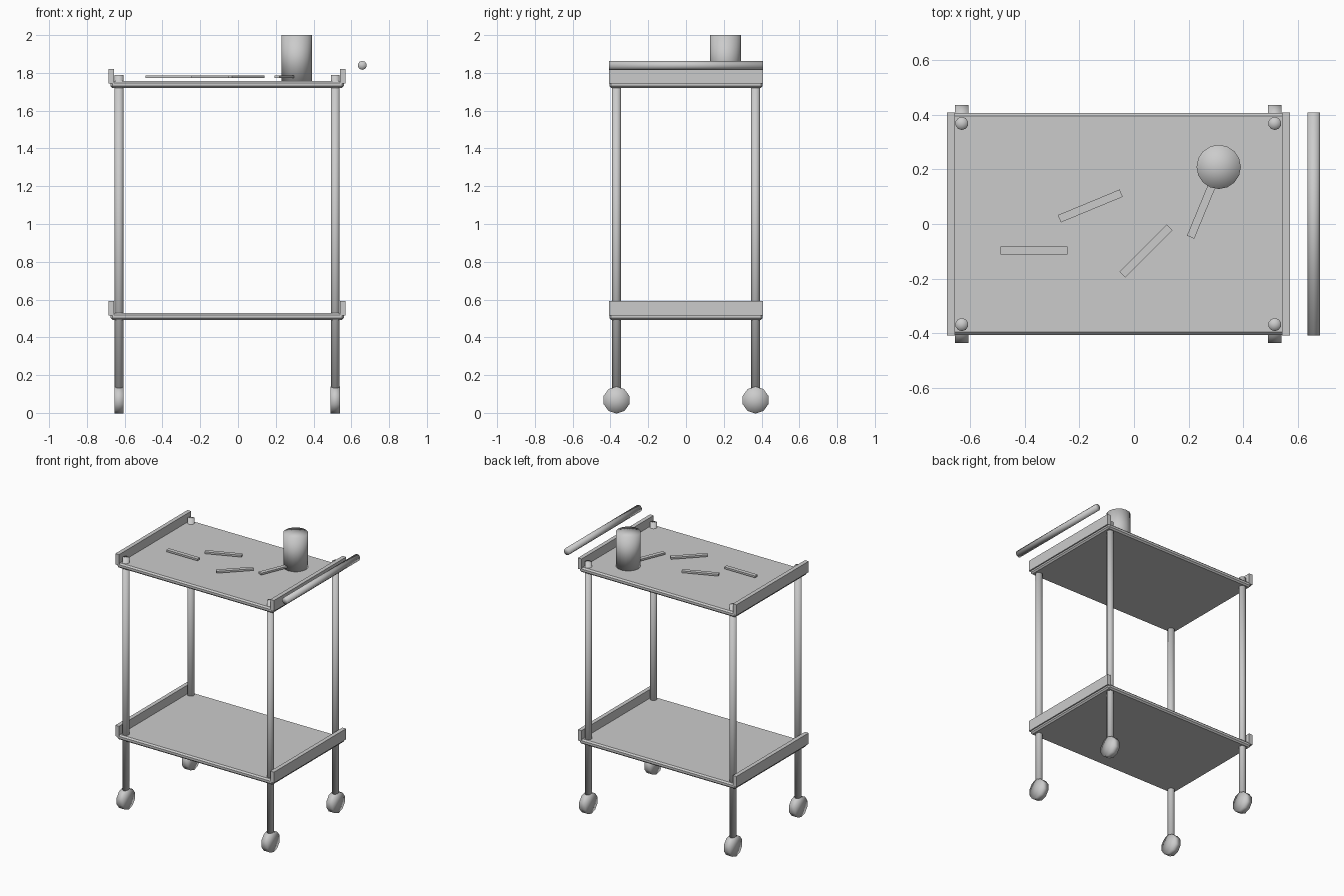
import bpy
import bmesh
from math import radians
from mathutils import Matrix, Vector

if "Cube" in bpy.data.objects:
    bpy.data.objects.remove(bpy.data.objects["Cube"], do_unlink=True)

grey = bpy.data.materials.new("light_grey")
grey.use_nodes = True
GREY = (0.6, 0.6, 0.6, 1)
grey.diffuse_color = GREY
grey.node_tree.nodes["Principled BSDF"].inputs["Base Color"].default_value = GREY


def finish(name, bm, smooth=False):
    mesh = bpy.data.meshes.new(name)
    bmesh.ops.recalc_face_normals(bm, faces=bm.faces)
    for face in bm.faces:
        face.smooth = smooth
    bm.to_mesh(mesh)
    bm.free()
    mesh.materials.append(grey)
    obj = bpy.data.objects.new(name, mesh)
    bpy.context.collection.objects.link(obj)
    return obj


def box(name, center, size, angle=0, bevel=0):
    bm = bmesh.new()
    bmesh.ops.create_cube(bm, size=1, matrix=Matrix.Diagonal((*size, 1)))
    if bevel:
        bmesh.ops.bevel(bm, geom=bm.edges[:], offset=bevel, segments=1, affect='EDGES')
    obj = finish(name, bm)
    obj.location = center
    obj.rotation_euler.z = radians(angle)


def rod(name, start, end, radius, sides):
    # Closed cylinder between two points, softly shaded over its caps
    start, end = Vector(start), Vector(end)
    axis = end - start
    bm = bmesh.new()
    bmesh.ops.create_cone(bm, cap_ends=True, cap_tris=True, segments=sides,
                          radius1=radius, radius2=radius, depth=axis.length)
    turn = Matrix.Identity(4)
    if abs(axis.x) > 0:
        turn = Matrix.Rotation(radians(90), 4, 'Y') @ Matrix.Rotation(radians(90), 4, 'Z')
    elif abs(axis.y) > 0:
        turn = Matrix.Rotation(radians(90), 4, 'X')
    bmesh.ops.transform(bm, matrix=turn, verts=bm.verts)
    obj = finish(name, bm, smooth=True)
    obj.location = (start + end) / 2


LEFT_X, RIGHT_X = 0.515, -0.63
MID_X = (LEFT_X + RIGHT_X) / 2
DEPTH = 0.816

# Two trays with raised end panels
for level, z in (("lower", 0.511), ("upper", 1.739)):
    box(level + "_shelf", (MID_X, 0, z), (1.236, DEPTH - 0.004, 0.036), bevel=0.01)
    for side, sign in (("left", 1), ("right", -1)):
        box(f"{level}_{side}_panel", (MID_X + sign * 0.613, 0, z + 0.042),
            (0.029, DEPTH, 0.077))

# Legs and wheels
for side, x in (("left", LEFT_X), ("right", RIGHT_X)):
    for end, y in (("front", -0.368), ("back", 0.368)):
        rod(f"{end}_{side}_leg", (x, y, 0.07), (x, y, 1.79), 0.024, 10)
        rod(f"{end}_{side}_wheel", (x - 0.025, y, 0.068), (x + 0.025, y, 0.068), 0.0715, 10)

# Push handle
rod("handle", (0.658, -0.408, 1.84), (0.658, 0.408, 1.84), 0.024, 10)

# Cup and loose sticks on the upper shelf
rod("cup", (0.31, 0.209, 1.755), (0.31, 0.209, 2.0), 0.081, 16)
sticks = ((-0.366, -0.097, 0), (-0.16, 0.066, 22.5), (0.044, -0.099, 45), (0.254, 0.065, 67.5))
for i, (x, y, angle) in enumerate(sticks):
    box(f"stick_{i + 1}", (x, y, 1.779), (0.245, 0.029, 0.013), angle)
